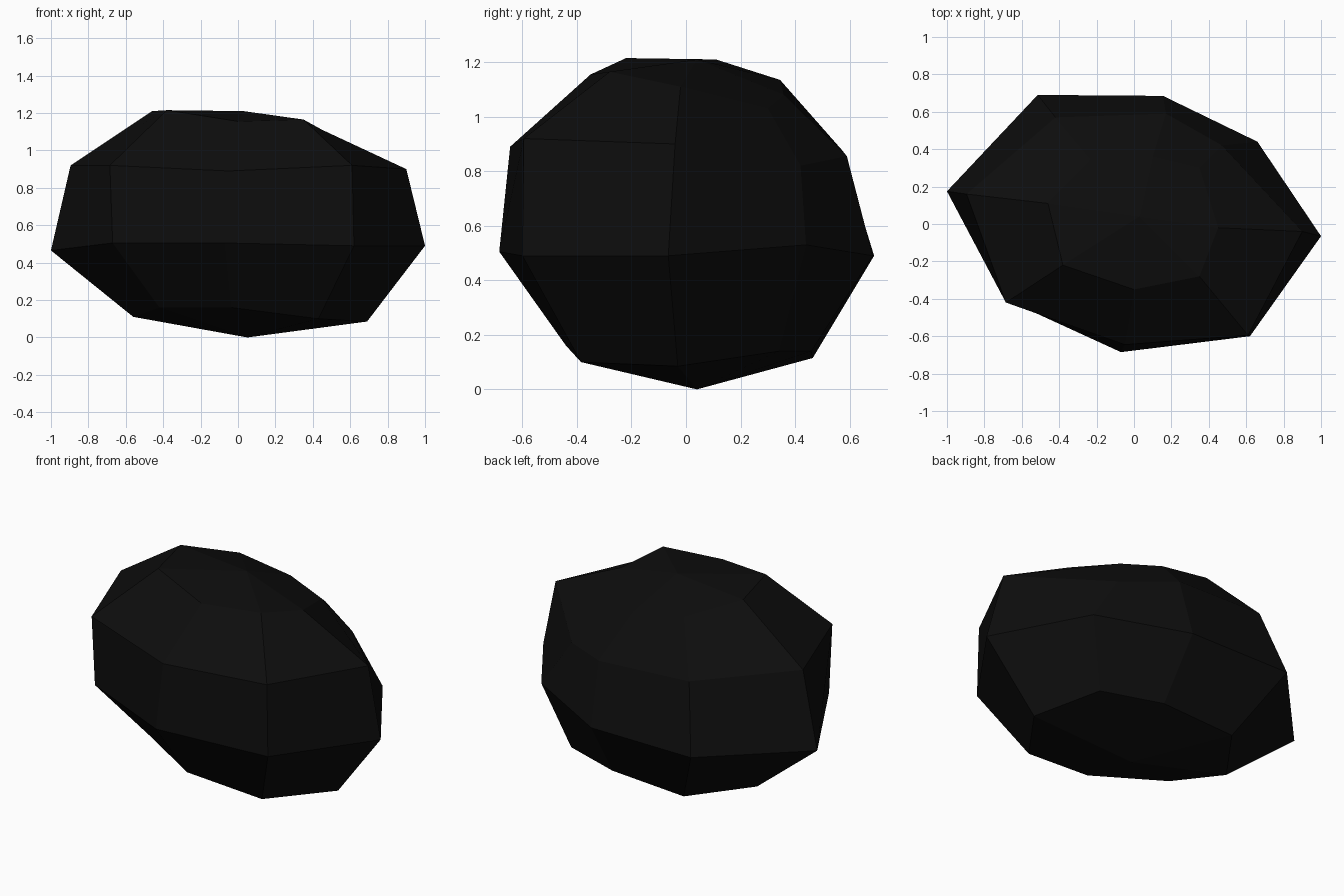
import bpy, bmesh

# Irregular eight-sided boulder: four rings of corner points, closed by two poles.
# Each ring runs counter-clockwise, starting on the right (+x).
rings = [
    # base ring
    [(.69, -.03, .085), (.53, .34, .14), (.17, .46, .14), (-.31, .465, .115),
     (-.56, .12, .11), (-.42, -.2, .16), (-.035, -.44, .16), (.43, -.385, .10)],
    # widest ring
    [(1, -.065, .49), (.66, .44, .53), (.155, .685, .49), (-.515, .69, .49),
     (-1, .175, .465), (-.67, -.41, .505), (-.07, -.685, .505), (.62, -.6, .49)],
    # shoulder ring
    [(.9, -.04, .9), (.47, .42, .82), (.17, .59, .855), (-.42, .57, .88),
     (-.895, .16, .92), (-.685, -.42, .92), (-.05, -.645, .89), (.61, -.595, .92)],
    # crown ring
    [(.45, -.02, 1.11), (.35, .3, 1.03), (.1, .36, 1.08), (-.23, .345, 1.135),
     (-.46, .11, 1.21), (-.38, -.22, 1.215), (0, -.35, 1.155), (.35, -.28, 1.165)],
]

bm = bmesh.new()
loops = [[bm.verts.new(p) for p in ring] for ring in rings]
bottom = bm.verts.new((.05, .04, 0))
top = bm.verts.new((.03, .04, 1.21))

for i in range(8):
    j = (i + 1) % 8
    # side bands
    for lo, hi in zip(loops, loops[1:]):
        bm.faces.new((lo[i], lo[j], hi[j], hi[i]))
    # caps
    bm.faces.new((loops[0][j], loops[0][i], bottom))
    bm.faces.new((loops[-1][i], loops[-1][j], top))
bmesh.ops.recalc_face_normals(bm, faces=bm.faces)

mesh = bpy.data.meshes.new("boulder")
bm.to_mesh(mesh)
bm.free()

# single near-black stone colour
mat = bpy.data.materials.new("black stone")
mat.diffuse_color = (.004, .004, .004, 1)
mesh.materials.append(mat)
bpy.context.collection.objects.link(bpy.data.objects.new("boulder", mesh))
